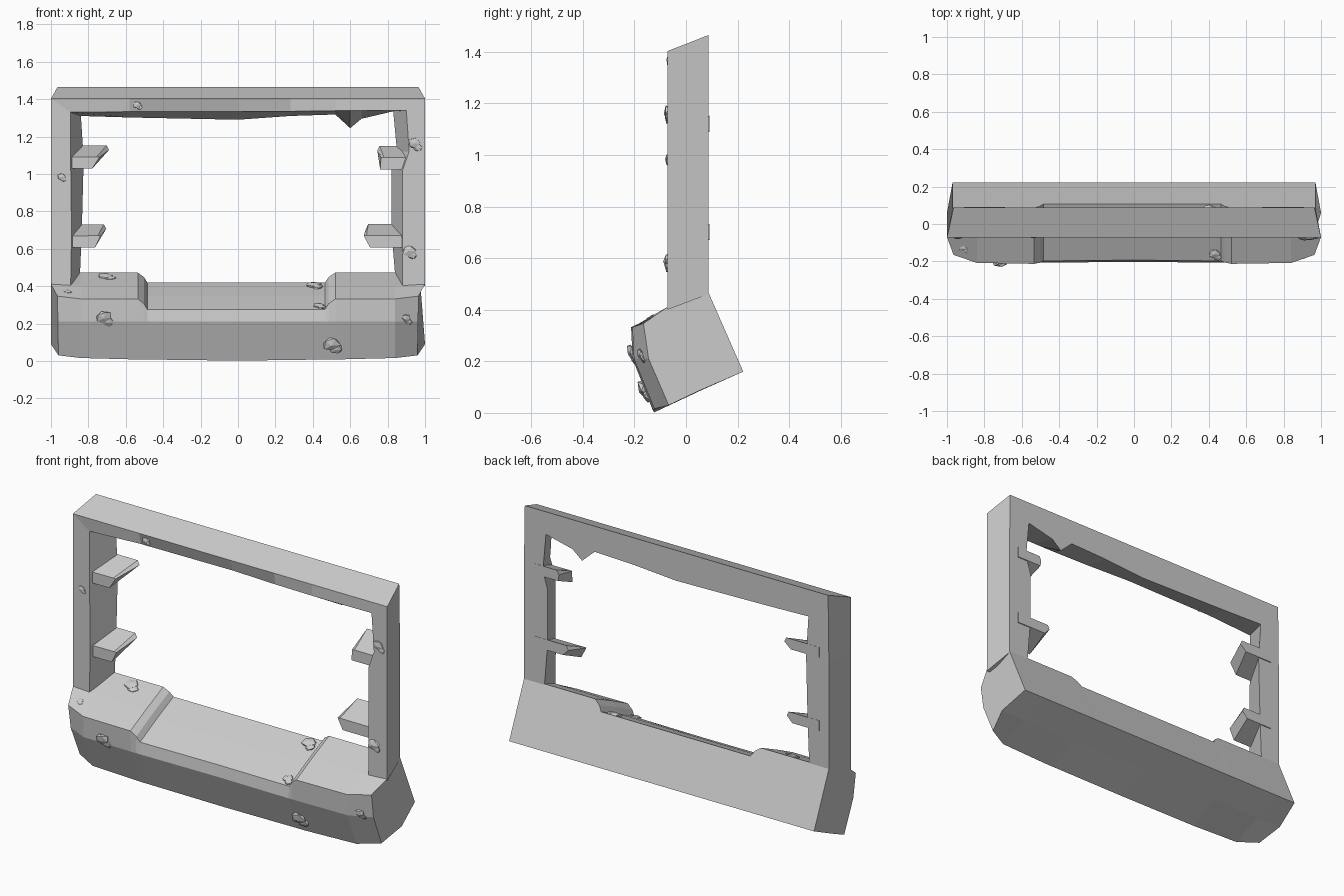
import bpy, bmesh, random
from mathutils import Vector

if "Cube" in bpy.data.objects:
    bpy.data.objects.remove(bpy.data.objects["Cube"])

random.seed(4)


def make(name, verts, faces):
    bm = bmesh.new()
    vs = [bm.verts.new(v) for v in verts]
    for f in faces:
        bm.faces.new([vs[i] for i in f])
    bmesh.ops.recalc_face_normals(bm, faces=bm.faces)
    me = bpy.data.meshes.new(name)
    bm.to_mesh(me)
    bm.free()
    ob = bpy.data.objects.new(name, me)
    bpy.context.collection.objects.link(ob)
    return ob


def loft(name, sections):
    n = len(sections[0])
    verts = [p for s in sections for p in s]
    faces = [(k * n + i, k * n + (i + 1) % n, (k + 1) * n + (i + 1) % n, (k + 1) * n + i)
             for k in range(len(sections) - 1) for i in range(n)]
    faces += [tuple(range(n)), tuple(range(len(verts) - n, len(verts)))]
    return make(name, verts, faces)


# Tilted base block: cross-sections along x, the middle lowered by `drop`
def base_section(x, drop, front, foot):
    dy, dz = 0.022 * drop, -0.052 * drop
    return [(x, 0.222, 0.16), (x, 0.085 + dy, 0.472 + dz), (x, -0.07 + dy, 0.402 + dz),
            (x, front + dy * 0.7, 0.332 + dz * 1.1), (x, front + 0.006, 0.21),
            (x, front + 0.085, foot), (x, 0.06, 0.088)]


def base_end(s):
    return [(s * 0.97, 0.222, 0.16), (s * 0.97, 0.085, 0.472), (s, -0.07, 0.412),
            (s * 0.965, -0.165, 0.347), (s * 0.963, -0.145, 0.21),
            (s * 0.96, -0.067, 0.03), (s, 0.06, 0.09)]


mids = [(-0.84, 0, -0.208, 0.016), (-0.535, 0, -0.213, 0.008), (-0.503, 0.45, -0.213, 0.008),
        (-0.485, 1, -0.213, 0.008), (0, 1, -0.208, 0.002), (0.465, 1, -0.213, 0.008),
        (0.485, 0.45, -0.213, 0.008), (0.52, 0, -0.213, 0.008), (0.84, 0, -0.208, 0.016)]
loft("base_block", [base_end(-1)] + [base_section(*m) for m in mids] + [base_end(1)])

# Upper frame: section = outer front, inner front, inner back, outer back
FY, BY = -0.072, 0.087


def post(s, zf, xf, zb, xb):
    return [(s, FY, zf), (s * xf, FY, zf), (s * xb, BY, zb), (s * 0.97, BY, zb)]


def beam(x, zf, zb, recess=0.0, xo=None, xb=None, xob=None):
    return [(x if xo is None else xo, FY, 1.403), (x, FY + recess, zf),
            (x if xb is None else xb, BY, zb), (x if xob is None else xob, BY, 1.465)]


loft("upper_frame", [
    post(-1, 0.40, 0.895, 0.46, 0.845), post(-1, 0.68, 0.89, 0.70, 0.835),
    post(-1, 1.08, 0.895, 1.08, 0.825),
    beam(-0.895, 1.33, 1.31, 0, -1, -0.84, -0.965),
    beam(-0.58, 1.333, 1.302, 0.02), beam(0, 1.334, 1.29, 0.025), beam(0.28, 1.335, 1.31, 0.01),
    beam(0.52, 1.338, 1.318), beam(0.6, 1.338, 1.245), beam(0.66, 1.338, 1.295),
    beam(0.9, 1.34, 1.335, 0, 1, 0.83, 0.965),
    post(1, 1.12, 0.915, 1.12, 0.85), post(1, 1.02, 0.88, 1.02, 0.82),
    post(1, 0.68, 0.88, 0.70, 0.82), post(1, 0.40, 0.88, 0.46, 0.84)])


# Tilted brackets on the inner sides of the posts
def bracket(name, s, z, tf_low, tf_top, tb_low, tb_top):
    front = [(s * 0.91, z), (s * tf_low, z), (s * tf_top, z + 0.063), (s * 0.91, z + 0.063)]
    back = [(s * 0.91, z + 0.065), (s * tb_low, z + 0.065),
            (s * tb_top, z + 0.1), (s * (tb_top + 0.012), z + 0.125), (s * 0.91, z + 0.125)]
    front.insert(3, (s * (tf_top + 0.015), z + 0.064))
    loft(name, [[(x, -0.055, h) for x, h in front], [(x, 0.091, h) for x, h in back]])


bracket("left_upper_bracket", -1, 1.028, 0.78, 0.74, 0.73, 0.69)
bracket("left_lower_bracket", -1, 0.606, 0.765, 0.735, 0.74, 0.705)
bracket("right_upper_bracket", 1, 1.025, 0.76, 0.765, 0.75, 0.745)
bracket("right_lower_bracket", 1, 0.608, 0.705, 0.672, 0.72, 0.685)


# Small embedded stones, flattened along the surface normal
def stone(name, pos, normal, size):
    q = Vector(normal).to_track_quat('Z', 'Y')
    bm = bmesh.new()
    for off, k in (((-0.15, 0.2), 0.85), ((0.25, -0.35), 0.6)):
        new = bmesh.ops.create_icosphere(bm, subdivisions=1, radius=1)["verts"]
        for v in new:
            p = v.co * random.uniform(0.8, 1.1) * k * size
            p += Vector((off[0], off[1], 0)) * size
            p.z *= 0.4
            p.y *= 0.85
            v.co = Vector(pos) + q @ p
    me = bpy.data.meshes.new(name)
    bm.to_mesh(me)
    bm.free()
    bpy.context.collection.objects.link(bpy.data.objects.new(name, me))


WALL, FACE, TOP = (0, -1, 0), (0, -0.92, -0.4), (0, -0.4, 0.92)
stones = [((-0.535, FY + 0.005, 1.365), WALL, 0.03), ((0.95, FY, 1.155), WALL, 0.045),
          ((-0.94, FY, 0.98), WALL, 0.03), ((0.92, FY, 0.58), WALL, 0.047),
          ((-0.7, 0.04, 0.448), TOP, 0.06), ((-0.71, -0.206, 0.225), FACE, 0.057),
          ((-0.91, -0.135, 0.37), TOP, 0.027), ((0.41, 0.065, 0.402), TOP, 0.055),
          ((0.435, -0.165, 0.293), TOP, 0.042), ((0.9, -0.172, 0.22), FACE, 0.04),
          ((0.51, -0.16, 0.08), FACE, 0.06)]
for i, s in enumerate(stones):
    stone(f"stone_{i + 1}", *s)
